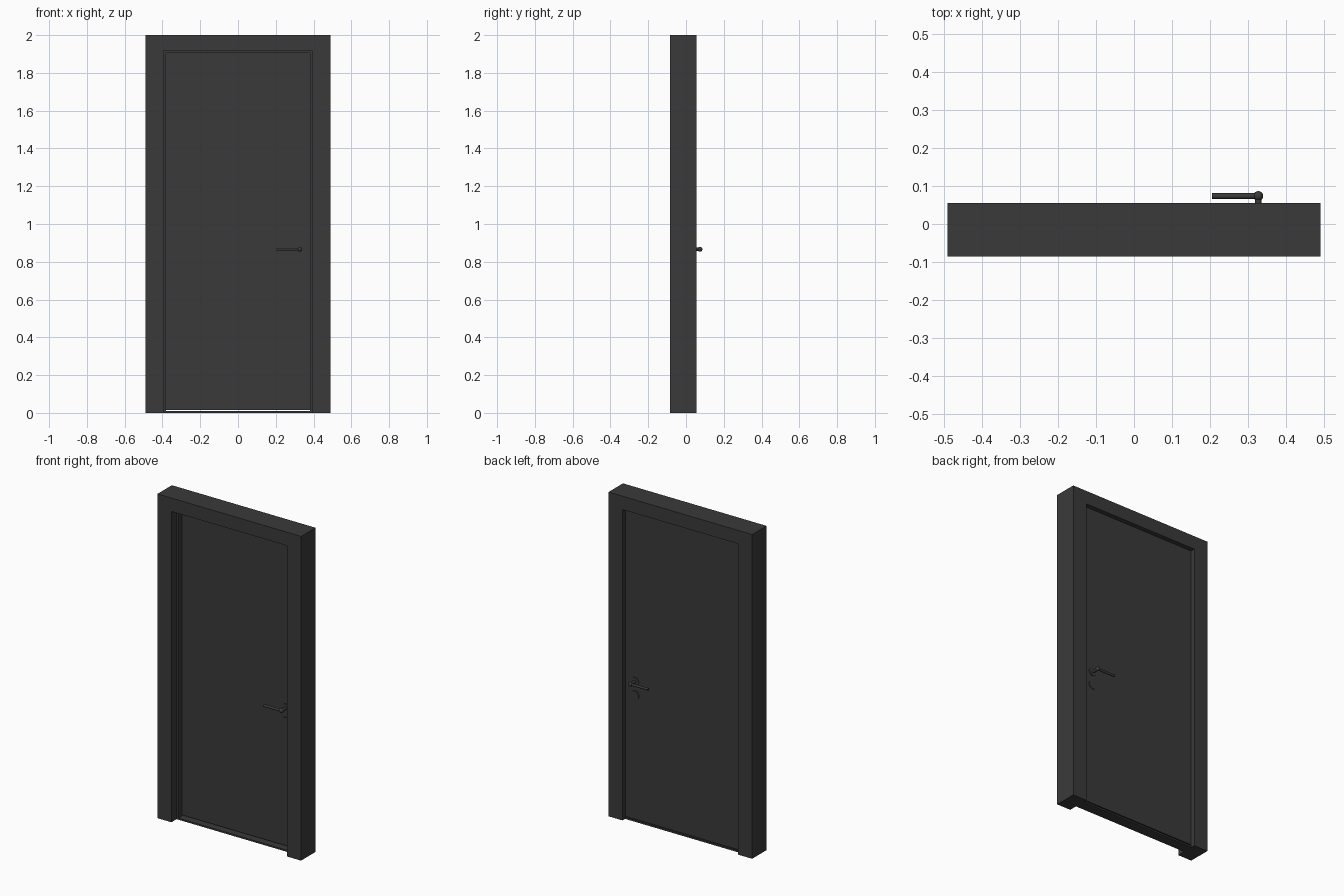
import bpy, bmesh, math
from mathutils import Matrix, Vector

if "Cube" in bpy.data.objects:
    bpy.data.objects.remove(bpy.data.objects["Cube"])

dark = bpy.data.materials.new("dark_grey")
dark.diffuse_color = (0.042, 0.042, 0.042, 1)
dark.use_nodes = True
dark.node_tree.nodes["Principled BSDF"].inputs["Base Color"].default_value = dark.diffuse_color


def finish(name, bm, smooth=False):
    bmesh.ops.recalc_face_normals(bm, faces=bm.faces)
    me = bpy.data.meshes.new(name)
    bm.to_mesh(me)
    bm.free()
    me.materials.append(dark)
    ob = bpy.data.objects.new(name, me)
    bpy.context.collection.objects.link(ob)
    if smooth:
        bpy.ops.object.select_all(action='DESELECT')
        ob.select_set(True)
        bpy.context.view_layer.objects.active = ob
        bpy.ops.object.shade_smooth_by_angle(angle=math.radians(35))
    return ob


def prism(name, outline, y0, y1):
    """Extrude an (x, z) outline along y."""
    bm = bmesh.new()
    f = bm.faces.new([bm.verts.new((x, y0, z)) for x, z in outline])
    ext = bmesh.ops.extrude_face_region(bm, geom=[f])
    moved = [v for v in ext['geom'] if isinstance(v, bmesh.types.BMVert)]
    bmesh.ops.translate(bm, verts=moved, vec=(0, y1 - y0, 0))
    return finish(name, bm)


def arch(xo, zo, xi, zi):
    return [(-xo, 0), (-xo, zo), (xo, zo), (xo, 0),
            (xi, 0), (xi, zi), (-xi, zi), (-xi, 0)]


def rect(x, z0, z1):
    return [(-x, z0), (x, z0), (x, z1), (-x, z1)]


def rod(name, a, b, r, sides=24):
    a, b = Vector(a), Vector(b)
    d = b - a
    m = Matrix.Translation((a + b) / 2) @ d.to_track_quat('Z', 'Y').to_matrix().to_4x4()
    bm = bmesh.new()
    bmesh.ops.create_cone(bm, cap_ends=True, segments=sides, radius1=r,
                          radius2=r, depth=d.length, matrix=m)
    return finish(name, bm, True)


# frame, door stop and threshold
prism("frame", arch(0.49, 2.0, 0.395, 1.917), -0.085, 0.055)
prism("door_stop", arch(0.395, 1.917, 0.381, 1.904), -0.035, 0.0)
prism("threshold", rect(0.395, 0.0, 0.01), -0.035, 0.03)

# door leaf
FRONT, BACK = 0.0, 0.03
prism("door_leaf", rect(0.392, 0.016, 1.914), FRONT, BACK)

# handle sets on both faces
HX, HZ, KZ, REACH = 0.327, 0.866, 0.782, 0.0435
for side, y, s in (("front", FRONT, -1), ("back", BACK, 1)):
    ly = y + s * REACH
    rod(side + "_handle_rose", (HX, y, HZ), (HX, y + s * 0.004, HZ), 0.026, 32)
    rod(side + "_lock_rose", (HX, y, KZ), (HX, y + s * 0.004, KZ), 0.027, 32)
    rod(side + "_handle_neck", (HX, y, HZ), (HX, ly, HZ), 0.009)
    rod(side + "_lever", (HX, ly, HZ), (0.205, ly, HZ), 0.0075)
    bm = bmesh.new()
    bmesh.ops.create_uvsphere(bm, u_segments=24, v_segments=12, radius=0.013,
                              matrix=Matrix.Translation((HX, ly, HZ)))
    finish(side + "_handle_knuckle", bm, True)
